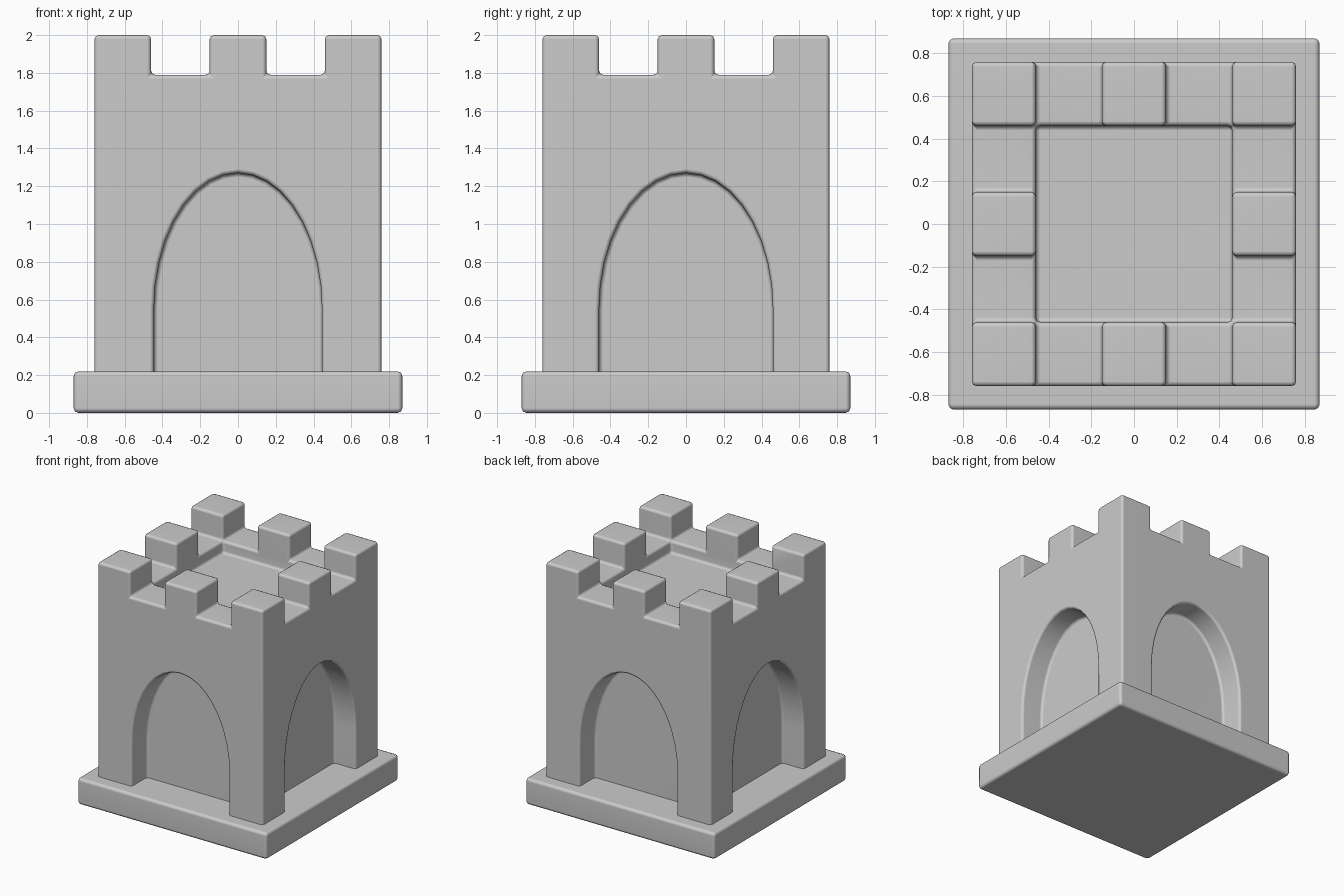
import bpy, math

if "Cube" in bpy.data.objects:
    bpy.data.objects.remove(bpy.data.objects["Cube"])

def box(name, x, y, z0, z1):
    """Box centred on the z axis with half sizes x and y."""
    bpy.ops.mesh.primitive_cube_add(size=2, location=(0, 0, (z0 + z1) / 2))
    o = bpy.context.object
    o.name = name
    o.scale = (x, y, (z1 - z0) / 2)
    bpy.ops.object.transform_apply(location=True, rotation=True, scale=True)
    return o

def place(o, x, y, rot=0):
    o.location.x, o.location.y = x, y
    o.rotation_euler.z = rot
    return o

def arch(name, w, y0, y1, rot):
    """Elliptical arch prism between two depths, turned about z."""
    n = 18
    prof = [(-w, 0.02)] + [(-w * math.cos(math.pi * i / n), 0.55 + 0.72 * math.sin(math.pi * i / n))
                           for i in range(n + 1)] + [(w, 0.02)]
    k = len(prof)
    verts = [(x, y, z) for y in (y0, y1) for x, z in prof]
    faces = [tuple(range(k)), tuple(range(2 * k - 1, k - 1, -1))]
    faces += [((i + 1) % k, i, i + k, (i + 1) % k + k) for i in range(k)]
    me = bpy.data.meshes.new(name)
    me.from_pydata(verts, [], faces)
    o = bpy.data.objects.new(name, me)
    bpy.context.collection.objects.link(o)
    o.rotation_euler.z = rot
    bpy.context.view_layer.objects.active = o
    bpy.ops.object.mode_set(mode='EDIT')
    bpy.ops.mesh.select_all(action='SELECT')
    bpy.ops.mesh.normals_make_consistent(inside=False)
    bpy.ops.object.mode_set(mode='OBJECT')
    return o

def finish(o, width):
    bpy.ops.object.select_all(action='DESELECT')
    bpy.context.view_layer.objects.active = o
    o.select_set(True)
    b = o.modifiers.new("round_edges", 'BEVEL')
    b.width, b.segments = width, 2
    b.limit_method, b.angle_limit = 'ANGLE', math.radians(40)
    bpy.ops.object.modifier_apply(modifier=b.name)
    bpy.ops.object.shade_smooth_by_angle(angle=math.radians(50))
    o.modifiers.new("normals", 'WEIGHTED_NORMAL').keep_sharp = True

# base slab
base = box("base_slab", 0.87, 0.87, 0.0, 0.22)
finish(base, 0.025)

# tower body, before cutting
tower = box("tower", 0.76, 0.76, 0.08, 2.0)

# sunken roof, battlement gaps and arched recesses
cutters = [box("roof_cutter", 0.46, 0.46, 1.69, 2.3)]
for s in (-1, 1):
    cutters.append(place(box("gap_cutter_y", 0.155, 1.2, 1.79, 2.4), s * 0.305, 0))
    cutters.append(place(box("gap_cutter_x", 1.2, 0.155, 1.79, 2.4), 0, s * 0.305))
for i in range(4):
    cutters.append(arch("arch_cutter", 0.46 if i % 2 else 0.445, -1.2, -0.56, i * math.pi / 2))

bpy.context.view_layer.objects.active = tower
for c in cutters:
    m = tower.modifiers.new("cut", 'BOOLEAN')
    m.operation, m.solver, m.object = 'DIFFERENCE', 'EXACT', c
    bpy.context.view_layer.update()
    bpy.ops.object.modifier_apply(modifier=m.name)
for c in cutters:
    bpy.data.objects.remove(c)
finish(tower, 0.022)
